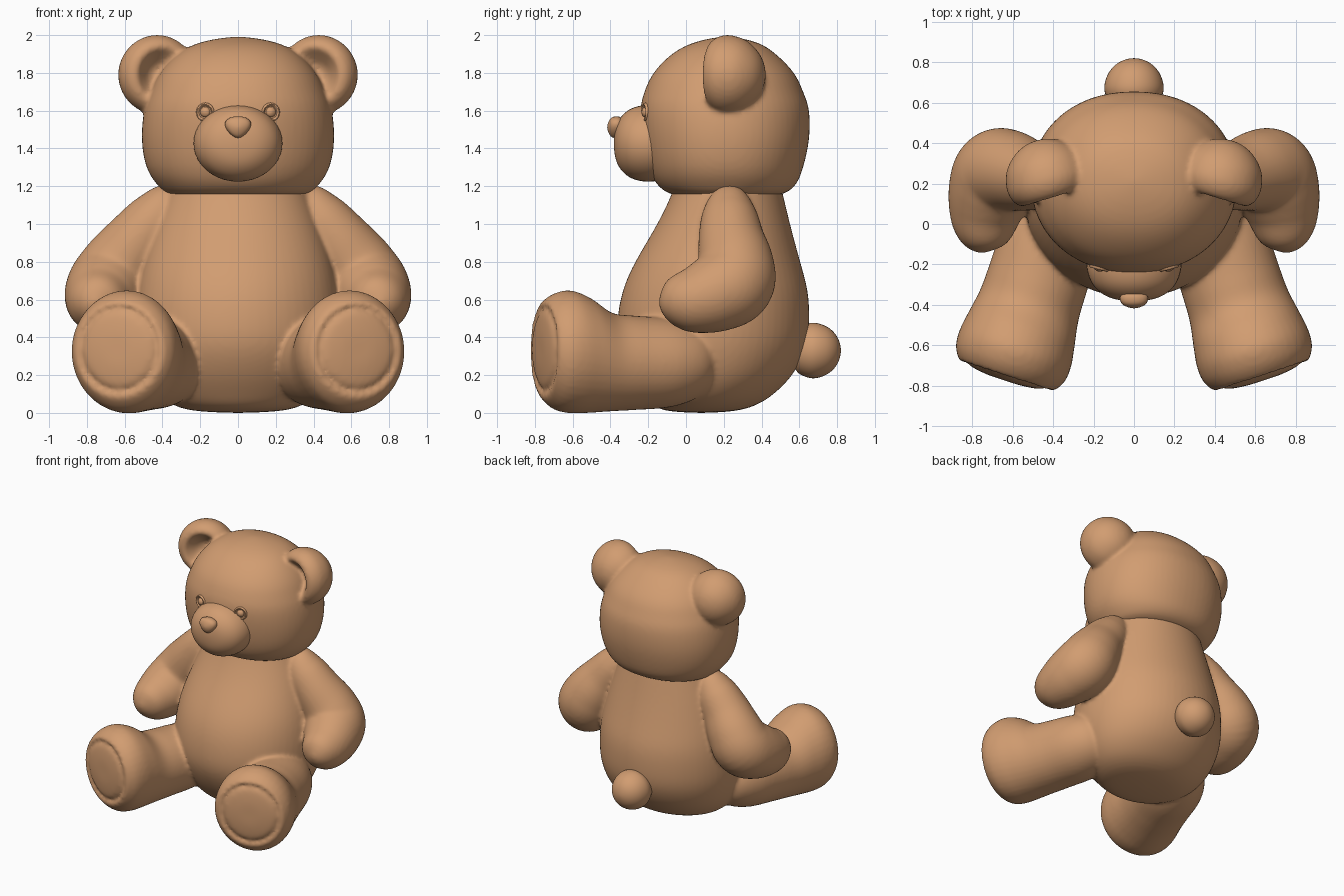
import bpy, bmesh, math
from mathutils import Vector, Matrix

if "Cube" in bpy.data.objects:
    bpy.data.objects.remove(bpy.data.objects["Cube"])

fur = bpy.data.materials.new("tan_fur")
fur.diffuse_color = (0.64, 0.335, 0.165, 1)
fur.use_nodes = True
fur.node_tree.nodes["Principled BSDF"].inputs["Base Color"].default_value = fur.diffuse_color


def smooth_rows(rows, relax, steps=6):
    """Catmull-Rom interpolation; zero-radius ends become rounded poles."""
    def phantom(a, b):
        if a[3] == 0:
            return Vector((b[0], b[1], b[2], -b[3], -b[4]))
        return 2 * a - b
    p = [Vector(r) for r in rows]
    p = [phantom(p[0], p[1])] + p + [phantom(p[-1], p[-2])]
    out = []
    for i in range(1, len(p) - 2):
        a, b, c, d = p[i - 1:i + 3]
        for k in range(steps):
            t = k / steps
            out.append(0.5 * (2 * b + (c - a) * t + (2 * a - 5 * b + 4 * c - d) * t ** 2
                              + (3 * b - a - 3 * c + d) * t ** 3))
    out.append(p[-2])
    for _ in range(relax):
        out = out[:1] + [(a + 2 * b + c) / 4 for a, b, c in zip(out, out[1:], out[2:])] + out[-1:]
    return out


def loft(name, rows, matrix=None, power=2.0, follow=False, mirror=False, n=40, relax=0):
    """Skin elliptical rings (x, y, z, radius_u, radius_v), along z or along the path."""
    rings = smooth_rows(rows, relax)
    bm = bmesh.new()
    loops = []
    for i, r in enumerate(rings):
        c = Vector(r[:3])
        u, v = Vector((1, 0, 0)), Vector((0, 1, 0))
        if follow:
            a, b = rings[max(i - 1, 0)], rings[min(i + 1, len(rings) - 1)]
            t = (Vector(b[:3]) - Vector(a[:3])).normalized()
            v = t.cross(u).normalized()
            u = v.cross(t)
        ru, rv = max(r[3], 0.0005), max(r[4], 0.0005)
        loop = []
        for k in range(n):
            ang = math.tau * k / n
            cu, sv = math.cos(ang), math.sin(ang)
            cu = math.copysign(abs(cu) ** (2 / power), cu)
            sv = math.copysign(abs(sv) ** (2 / power), sv)
            loop.append(bm.verts.new(c + u * ru * cu + v * rv * sv))
        loops.append(loop)
    for a, b in zip(loops, loops[1:]):
        for k in range(n):
            bm.faces.new((a[k], a[(k + 1) % n], b[(k + 1) % n], b[k]))
    bm.faces.new(loops[0])
    bm.faces.new(loops[-1])
    if matrix:
        bm.transform(matrix)
    if mirror:
        copy = bmesh.ops.duplicate(bm, geom=bm.verts[:] + bm.edges[:] + bm.faces[:])
        for v in copy["geom"]:
            if isinstance(v, bmesh.types.BMVert):
                v.co.x = -v.co.x
    bmesh.ops.recalc_face_normals(bm, faces=bm.faces)
    for f in bm.faces:
        f.smooth = True
    me = bpy.data.meshes.new(name)
    bm.to_mesh(me)
    bm.free()
    me.materials.append(fur)
    ob = bpy.data.objects.new(name, me)
    bpy.context.collection.objects.link(ob)
    return ob


def fuse(name, parts, voxel, passes):
    """Join overlapping parts into one soft skin."""
    bpy.ops.object.select_all(action='DESELECT')
    for p in parts:
        p.select_set(True)
    bpy.context.view_layer.objects.active = parts[0]
    bpy.ops.object.join()
    ob = parts[0]
    ob.name = name
    m = ob.modifiers.new("skin", 'REMESH')
    m.mode, m.voxel_size, m.use_smooth_shade = 'VOXEL', voxel, True
    s = ob.modifiers.new("soften", 'SMOOTH')
    s.factor, s.iterations = 0.5, passes


def facing(origin, degrees):
    """Frame whose local z points forward (-y), turned outward; local y is up."""
    s, c = math.sin(math.radians(degrees)), math.cos(math.radians(degrees))
    return Matrix(((c, 0, s, origin[0]), (s, 0, -c, origin[1]),
                   (0, 1, 0, origin[2]), (0, 0, 0, 1)))


# Body
body = loft("body", [
    (0, .08, 0, 0, 0), (0, .08, .01, .24, .19), (0, .1, .045, .35, .28),
    (0, .12, .1, .425, .345), (0, .135, .2, .495, .43), (0, .14, .35, .54, .5),
    (0, .145, .5, .548, .508), (0, .155, .65, .535, .49), (0, .167, .8, .502, .437),
    (0, .2, 1.0, .435, .35), (0, .22, 1.17, .37, .29), (0, .22, 1.25, .35, .27)],
    n=64, relax=10)

# Head
head = loft("head", [
    (0, .21, 1.13, 0, 0), (0, .215, 1.148, .33, .26), (0, .215, 1.2, .42, .36),
    (0, .21, 1.3, .485, .41), (0, .21, 1.45, .51, .442), (0, .205, 1.6, .497, .447),
    (0, .2, 1.7, .462, .42), (0, .2, 1.8, .412, .372), (0, .2, 1.9, .32, .275),
    (0, .21, 1.962, .2, .165), (0, .21, 1.992, 0, 0)], power=2.15, n=64, relax=4)

# Muzzle and nose
loft("muzzle", [
    (0, 0, 0, .22, .19), (0, 0, .1, .235, .203), (0, 0, .18, .215, .188),
    (0, 0, .235, .17, .15), (0, 0, .27, .1, .09), (0, 0, .282, 0, 0)],
    facing((0, -.1, 1.427), 0))
nose = loft("nose", [
    (0, 0, 0, .05, .045), (0, 0, .04, .066, .058), (0, 0, .075, .052, .046),
    (0, 0, .092, 0, 0)], facing((0, -.325, 1.512), 0), n=24)
for v in nose.data.vertices:          # narrow the nose towards its bottom
    v.co.x *= 1 + (v.co.z - 1.512) * 6

# Eyes: raised rim around a small ball
loft("eyes", [
    (0, 0, -.03, .05, .05), (0, 0, .005, .05, .05), (0, 0, .016, .042, .042),
    (0, 0, .005, .03, .03), (0, 0, .018, .02, .02), (0, 0, .025, 0, 0)],
    facing((.172, -.21, 1.592), 15), mirror=True, n=24)

# Ears: rounded cups, hollow at the front
ears = loft("ears", [
    (0, 0, -.175, 0, 0), (0, 0, -.15, .1, .1), (0, 0, -.075, .18, .18),
    (0, 0, .02, .208, .211), (0, 0, .09, .19, .193), (0, 0, .12, .145, .15),
    (0, 0, .085, .1, .105), (0, 0, .045, .055, .055), (0, 0, .035, 0, 0)],
    facing((.435, .245, 1.79), -17), mirror=True)

# Arms
arm = [(.33, .23, 1.2, 0), (.36, .23, 1.15, .09), (.42, .23, 1.05, .145),
       (.52, .24, .92, .175), (.615, .262, .79, .203), (.675, .25, .69, .218),
       (.712, .16, .635, .208), (.735, .055, .6, .182), (.745, -.05, .585, .142),
       (.75, -.11, .575, .088), (.75, -.142, .57, 0)]
arms = loft("arms", [(*p, p[3]) for p in arm], follow=True, mirror=True)

# Legs with raised foot pads
legs = loft("legs", [
    (0, .27, -.2, .1, .1), (0, .27, -.1, .2, .19), (0, .265, .05, .245, .235),
    (0, .265, .25, .25, .25), (0, .27, .38, .255, .262), (0, .305, .5, .275, .305),
    (0, .323, .6, .29, .325), (0, .325, .68, .285, .31), (0, .33, .735, .255, .27),
    (0, .335, .75, .23, .24), (0, .337, .728, .21, .217), (0, .337, .755, .187, .192),
    (0, .337, .77, .1, .1), (0, .337, .772, 0, 0)], facing((.4, -.04, 0), 18), mirror=True)

fuse("body_with_limbs", [body, arms, legs], 0.014, 6)
fuse("head_with_ears", [head, ears], 0.014, 5)

# Tail
loft("tail", [
    (0, 0, -.1, .09, .09), (0, 0, -.07, .125, .125), (0, 0, 0, .147, .147),
    (0, 0, .075, .125, .125), (0, 0, .127, .073, .073), (0, 0, .147, 0, 0)],
    facing((0, .673, .33), 180))
